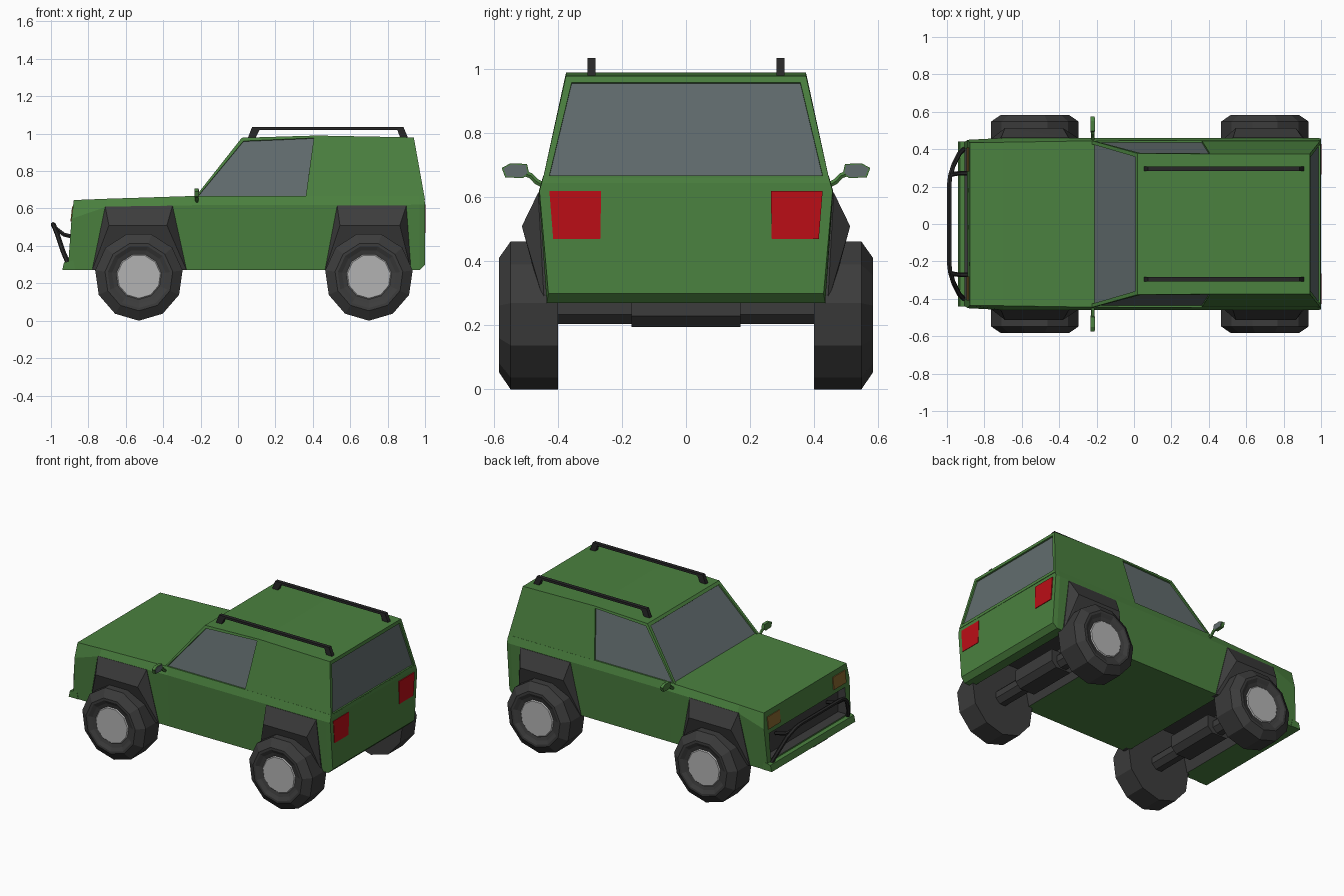
import bpy, bmesh, math
from mathutils import Vector

if "Cube" in bpy.data.objects:
    bpy.data.objects.remove(bpy.data.objects["Cube"])


def material(name, rgb):
    m = bpy.data.materials.new(name)
    m.diffuse_color = (*rgb, 1)
    m.use_nodes = True
    m.node_tree.nodes["Principled BSDF"].inputs["Base Color"].default_value = m.diffuse_color
    return m


GREEN = material("green_paint", (0.07, 0.22, 0.05))
DARK = material("dark_plastic", (0.045, 0.045, 0.045))
BLACK = material("black_metal", (0.02, 0.02, 0.02))
GLASS = material("glass", (0.12, 0.15, 0.155))
RED = material("red_lamp", (0.5, 0.004, 0.008))
AMBER = material("amber_lamp", (0.25, 0.14, 0.03))
SILVER = material("silver", (0.45, 0.45, 0.45))


def finish(name, bm, *mats):
    bmesh.ops.recalc_face_normals(bm, faces=bm.faces)
    me = bpy.data.meshes.new(name)
    bm.to_mesh(me)
    bm.free()
    for m in mats:
        me.materials.append(m)
    ob = bpy.data.objects.new(name, me)
    bpy.context.collection.objects.link(ob)
    return ob


def bridge(bm, loops):
    """Skin closed loops of points in order; returns the side faces per band."""
    rings = [[bm.verts.new(p) for p in l] for l in loops]
    n = len(rings[0])
    bands = [[bm.faces.new((a[i], a[(i + 1) % n], b[(i + 1) % n], b[i])) for i in range(n)]
             for a, b in zip(rings, rings[1:])]
    return bands, bm.faces.new(rings[0]), bm.faces.new(rings[-1])


def slab(name, poly, d0, d1, mat, axis="y", both=False):
    """Extrude an (x,z) outline along y, or a (y,z) outline along x."""
    bm = bmesh.new()
    for s in ((1, -1) if both else (1,)):
        if axis == "y":
            loops = [[(u, s * d, v) for u, v in poly] for d in (d0, d1)]
        else:
            loops = [[(d, s * u, v) for u, v in poly] for d in (d0, d1)]
        bridge(bm, loops)
    return finish(name, bm, mat)


def rect(u0, u1, v0, v1):
    return [(u0, v0), (u1, v0), (u1, v1), (u0, v1)]


def mirrored(half):
    return half + [(x, -y, z) for x, y, z in reversed(half)]


def tube(name, pts, radius, mat):
    cu = bpy.data.curves.new(name, "CURVE")
    cu.dimensions = "3D"
    cu.bevel_depth, cu.bevel_resolution, cu.use_fill_caps = radius, 1, True
    sp = cu.splines.new("POLY")
    sp.points.add(len(pts) - 1)
    for p, co in zip(sp.points, pts):
        p.co = (*co, 1)
    cu.materials.append(mat)
    ob = bpy.data.objects.new(name, cu)
    bpy.context.collection.objects.link(ob)
    bpy.ops.object.select_all(action="DESELECT")
    ob.select_set(True)
    bpy.context.view_layer.objects.active = ob
    bpy.ops.object.convert(target="MESH")
    for f in bpy.context.object.data.polygons:
        f.use_smooth = False


# Lower body: sections of bottom, crease and shoulder points
bm = bmesh.new()
bridge(bm, [mirrored(h) for h in (
    [(-0.91, 0.435, 0.27), (-0.89, 0.45, 0.545), (-0.878, 0.435, 0.645)],
    [(-0.70, 0.44, 0.27), (-0.70, 0.46, 0.61), (-0.70, 0.437, 0.652)],
    [(-0.20, 0.44, 0.27), (-0.20, 0.46, 0.618), (-0.20, 0.445, 0.668)],
    [(0.97, 0.435, 0.27), (0.97, 0.46, 0.62), (0.97, 0.446, 0.668)],
    [(1.0, 0.43, 0.30), (1.0, 0.458, 0.62), (0.996, 0.445, 0.668)])])
body = finish("body", bm, GREEN, DARK)

# Cut wheel tunnels and grille recess
front_arch = [(-0.78, 0.27), (-0.71, 0.61), (-0.35, 0.615), (-0.275, 0.27)]
rear_arch = [(0.465, 0.27), (0.53, 0.615), (0.90, 0.615), (0.925, 0.27)]
cuts = [slab("cutter", [(-0.77, 0.2), (-0.70, 0.5), (-0.37, 0.5), (-0.29, 0.2)], -0.6, 0.6, GREEN),
        slab("cutter", [(0.48, 0.2), (0.54, 0.5), (0.88, 0.5), (0.915, 0.2)], -0.6, 0.6, GREEN),
        slab("cutter", rect(-1.0, -0.84, 0.325, 0.50), -0.40, 0.40, GREEN)]
for c in cuts:
    c.hide_render = True
    c.data.materials.append(DARK)
    for f in c.data.polygons:
        f.material_index = 1
    mod = body.modifiers.new("cut", "BOOLEAN")
    mod.operation, mod.object, mod.solver = "DIFFERENCE", c, "EXACT"
    bpy.context.view_layer.objects.active = body
    bpy.ops.object.modifier_apply(modifier=mod.name)
    bpy.data.objects.remove(c)

# Cabin with inset windscreen, rear window and front side windows
bm = bmesh.new()
bands, front, back = bridge(bm, [mirrored(h) for h in (
    [(-0.242, 0.45, 0.645), (0.02, 0.377, 0.978)],
    [(0.375, 0.45, 0.645), (0.42, 0.375, 0.99)],
    [(1.0, 0.45, 0.645), (0.94, 0.375, 0.98)])])
bmesh.ops.recalc_face_normals(bm, faces=bm.faces)
panes = [front, back, bands[0][0], bands[0][2]]
for pane, width in zip(panes, (0.028, 0.028, 0.02, 0.02)):
    bmesh.ops.inset_region(bm, faces=[pane], thickness=width)
    res = bmesh.ops.inset_region(bm, faces=[pane], thickness=0.0005, depth=-0.01)
    pane.material_index = 1
finish("cabin", bm, GREEN, GLASS)

# Faceted arch flares
bm = bmesh.new()
for arch, ridge in ((front_arch, (-0.69, -0.38)), (rear_arch, (0.545, 0.865))):
    for s in (1, -1):
        pts = [(x, s * y, z) for x, z in arch for y in (0.40, 0.443 if z < 0.4 else 0.462)]
        pts += [(x, s * 0.513, 0.51) for x in ridge]
        pts += [(arch[0][0] + 0.03, s * 0.45, 0.28), (arch[3][0] - 0.03, s * 0.45, 0.28)]
        vs = [bm.verts.new(p) for p in pts]
        bmesh.ops.convex_hull(bm, input=vs)
bmesh.ops.delete(bm, geom=[v for v in bm.verts if not v.link_faces], context="VERTS")
finish("arch_flares", bm, DARK)

# Wheels: eleven-sided lathe, outer bands silver for the hub
PROFILE = [(0.02, 0.40), (0.236, 0.40), (0.236, 0.548), (0.183, 0.584), (0.168, 0.584),
           (0.145, 0.572), (0.122, 0.566), (0.116, 0.572)]
for label, cx in (("front", -0.53), ("rear", 0.70)):
    for side, s in (("left", -1), ("right", 1)):
        bm = bmesh.new()
        loops = [[(cx + r * math.sin(a), s * y, 0.236 - r * math.cos(a))
                  for a in (math.tau * i / 11 for i in range(11))] for r, y in PROFILE]
        bands, _, cap = bridge(bm, loops)
        for f in bands[-1] + [cap]:
            f.material_index = 1
        finish(f"{label}_{side}_wheel", bm, DARK, SILVER)
    # Axle tube and central differential block
    hexa = [(cx + 0.055 * math.cos(a), 0.255 + 0.055 * math.sin(a))
            for a in (math.tau * i / 8 + math.pi / 8 for i in range(8))]
    slab(f"{label}_axle", hexa, -0.41, 0.41, DARK)
    slab(f"{label}_differential", [(cx - 0.09, 0.23), (cx - 0.055, 0.195), (cx + 0.055, 0.195),
         (cx + 0.09, 0.23), (cx + 0.09, 0.31), (cx - 0.09, 0.31)], -0.17, 0.17, DARK)

# Front bumper lip and bull bar
slab("front_bumper", [(-0.94, 0.27), (-0.93, 0.312), (-0.88, 0.322), (-0.87, 0.27)], -0.44, 0.44, GREEN)
half = [(-0.91, 0.40, 0.31), (-0.935, 0.375, 0.37), (-0.965, 0.315, 0.46), (-0.983, 0.255, 0.505),
        (-0.988, 0.21, 0.515)]
tube("bull_bar", mirrored(half), 0.013, BLACK)
for s in (1, -1):
    tube("bull_bar_strut", [(-0.85, s * 0.27, 0.44), (-0.93, s * 0.272, 0.46), (-0.977, s * 0.265, 0.495)],
         0.012, BLACK)

# Lamps
slab("headlights", [(-0.896, 0.53), (-0.887, 0.61), (-0.86, 0.61), (-0.86, 0.53)], 0.28, 0.41, AMBER, both=True)
slab("tail_lights", [(0.268, 0.47), (0.415, 0.47), (0.427, 0.62), (0.265, 0.62)], 0.98, 1.003, RED,
     axis="x", both=True)

# Roof rails
slab("roof_rails", [(0.05, 0.97), (0.075, 1.035), (0.885, 1.035), (0.912, 0.97), (0.87, 0.97),
     (0.852, 1.02), (0.115, 1.02), (0.09, 0.97)], 0.283, 0.308, BLACK, both=True)

# Door mirrors with arms
head = [(0.49, 0.675), (0.497, 0.705), (0.55, 0.706), (0.576, 0.692), (0.565, 0.663), (0.51, 0.66)]
slab("mirror_heads", head, -0.232, -0.212, GREEN, axis="x", both=True)
inner = [(0.53 + (y - 0.53) * 0.88, 0.683 + (z - 0.683) * 0.85) for y, z in head]
slab("mirror_glass", inner, -0.214, -0.209, GLASS, axis="x", both=True)
for s in (1, -1):
    tube("mirror_arm", [(-0.22, s * 0.44, 0.635), (-0.22, s * 0.468, 0.65), (-0.22, s * 0.485, 0.668),
                        (-0.22, s * 0.51, 0.677)], 0.01, GREEN)
